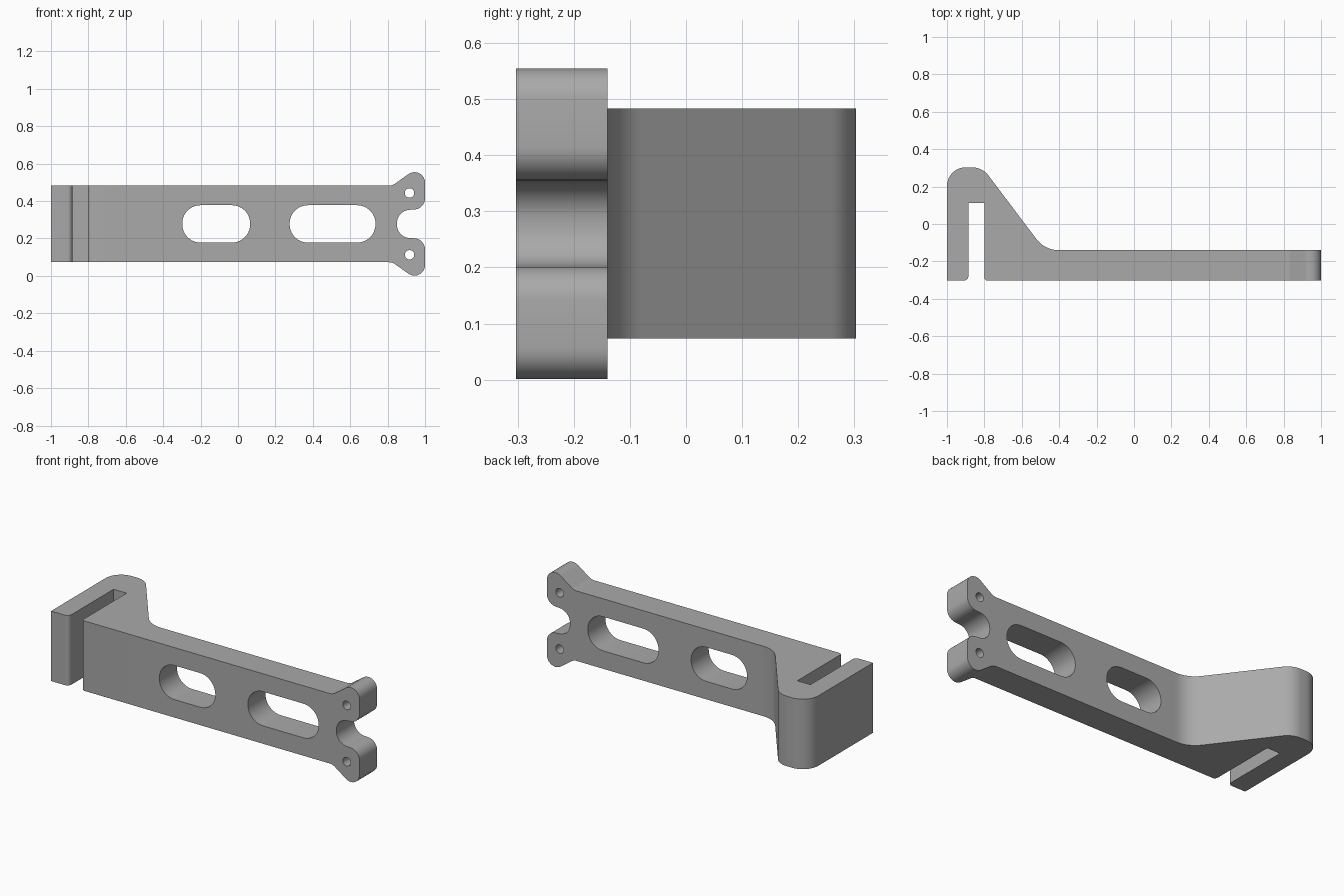
import bpy
import bmesh
from math import atan2, cos, pi, radians, sin, tan
from mathutils import Vector

cube = bpy.data.objects.get("Cube")
if cube:
    bpy.data.objects.remove(cube, do_unlink=True)

MID = 0.278                 # mirror height of the arm
HALF = 0.205                # half height of the bar
FRONT, BACK = -0.303, -0.14  # faces of the bar
JOINT = -0.38               # where the hook meets the bar

grey = bpy.data.materials.new("plain grey")
grey.use_nodes = True
colour = (0.4, 0.4, 0.4, 1)
grey.diffuse_color = colour
grey.node_tree.nodes["Principled BSDF"].inputs["Base Color"].default_value = colour


def rounded(corners, steps=10):
    """Outline from (x, y, radius) corners, each replaced by a tangent arc."""
    out = []
    for i, (x, y, r) in enumerate(corners):
        p = Vector((x, y))
        if r == 0:
            out.append(p)
            continue
        a = (Vector(corners[i - 1][:2]) - p).normalized()
        b = (Vector(corners[(i + 1) % len(corners)][:2]) - p).normalized()
        half = a.angle(b) / 2
        reach = r / tan(half)
        centre = p + (a + b).normalized() * r / sin(half)
        u, v = p + a * reach - centre, p + b * reach - centre
        first = atan2(u.y, u.x)
        turn = (atan2(v.y, v.x) - first + pi) % (2 * pi) - pi
        for k in range(steps + 1):
            t = first + turn * k / steps
            out.append(centre + Vector((cos(t), sin(t))) * r)
    return out


def slot(x0, x1, z, r):
    """Round-ended opening, or a round hole when x1 - x0 is 2 r."""
    q = r * 0.98
    return rounded([(x0, z - r, q), (x1, z - r, q), (x1, z + r, q), (x0, z + r, q)])


def add_prism(bm, loops, place, low, high):
    """Fill an outline with optional holes and extrude it from low to high."""
    edges = []
    for loop in loops:
        verts = [bm.verts.new(place(p.x, p.y, low)) for p in loop]
        edges += [bm.edges.new((verts[i - 1], v)) for i, v in enumerate(verts)]
    filled = bmesh.ops.triangle_fill(bm, edges=edges, use_beauty=True)["geom"]
    faces = [g for g in filled if isinstance(g, bmesh.types.BMFace)]
    new = bmesh.ops.extrude_face_region(bm, geom=faces)["geom"]
    bmesh.ops.translate(bm, vec=Vector(place(0, 0, high - low)),
                        verts=[g for g in new if isinstance(g, bmesh.types.BMVert)])


bm = bmesh.new()

# Hook: plan outline with a clamp slot, sloping into the bar
hook = [(-1, FRONT, 0), (-0.885, FRONT, 0.026), (-0.885, 0.112, 0),
        (-0.8, 0.112, 0), (-0.8, FRONT, 0.018), (JOINT, FRONT, 0),
        (JOINT, BACK, 0), (-0.477, BACK, 0.15), (-0.811, 0.303, 0.11),
        (-1, 0.303, 0.1)]
add_prism(bm, [rounded(hook)], lambda x, y, d: (x, y, d), MID - HALF, MID + HALF)

# Bar: elevation outline ending in a mirrored two-pronged fork
upper = [(JOINT, HALF, 0), (0.825, HALF, 0.06), (1, 0.329, 0.056),
         (1, 0.08, 0.06), (0.85, 0.072, 0.071)]
bar = [(x, MID + z, r) for x, z, r in upper]
bar += [(x, MID - z, r) for x, z, r in reversed(upper)]
openings = [slot(-0.298, 0.065, MID, 0.1), slot(0.276, 0.735, MID, 0.1)]
openings += [slot(0.892, 0.942, MID + side * 0.165, 0.025) for side in (-1, 1)]
add_prism(bm, [rounded(bar)] + openings, lambda x, z, d: (x, d, z), FRONT, BACK)

# Open the joint and weld hook and bar into one body
inner = [f for f in bm.faces if all(abs(v.co.x - JOINT) < 0.0001 for v in f.verts)]
bmesh.ops.delete(bm, geom=inner, context="FACES")
bmesh.ops.remove_doubles(bm, verts=bm.verts, dist=0.0001)
bmesh.ops.recalc_face_normals(bm, faces=bm.faces)

mesh = bpy.data.meshes.new("hooked_arm")
bm.to_mesh(mesh)
bm.free()
mesh.materials.append(grey)
arm = bpy.data.objects.new("hooked_arm", mesh)
bpy.context.collection.objects.link(arm)

bpy.ops.object.select_all(action="DESELECT")
arm.select_set(True)
bpy.context.view_layer.objects.active = arm
bpy.ops.object.shade_smooth_by_angle(angle=radians(30))
